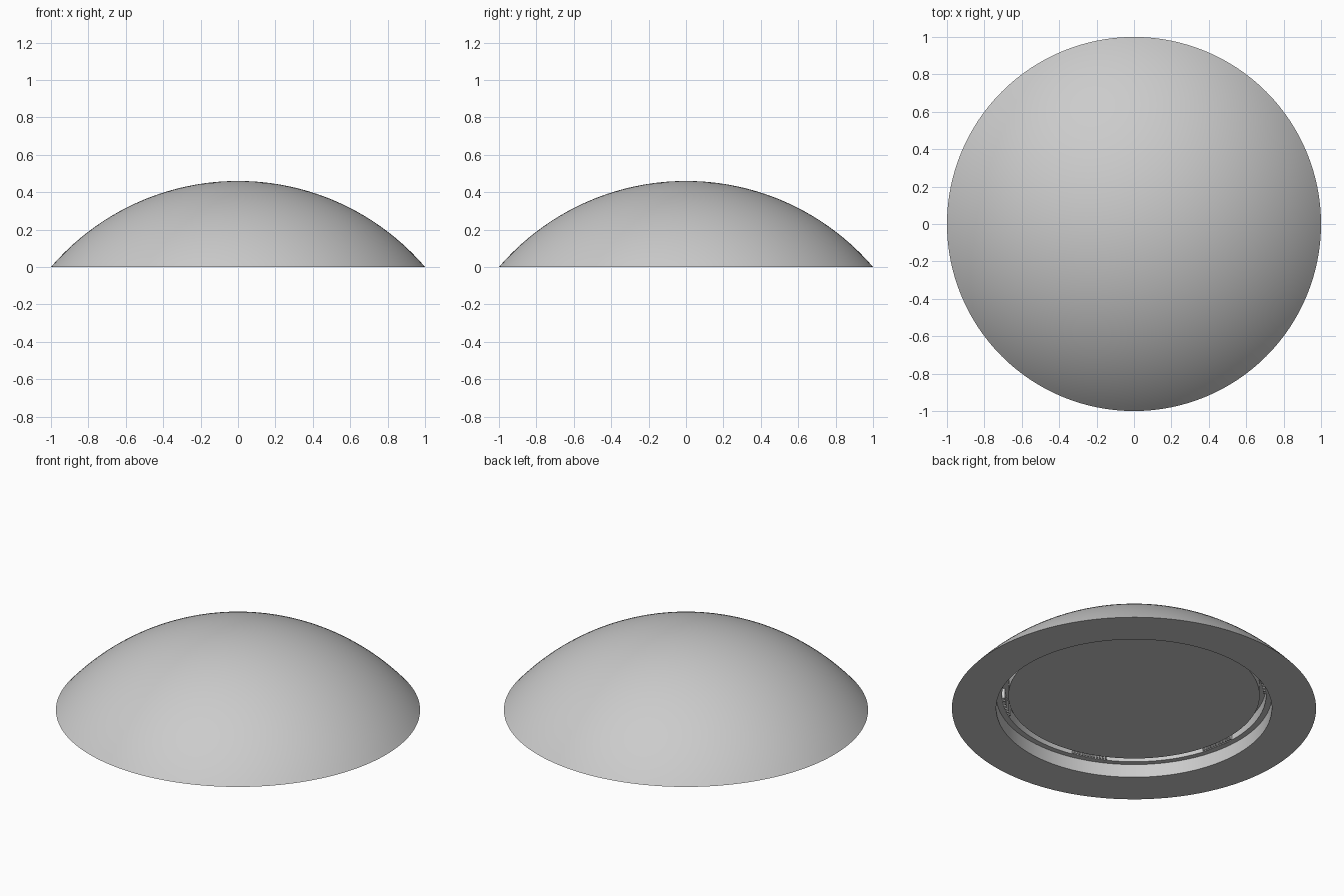
import bpy, bmesh, math

cube = bpy.data.objects.get("Cube")
if cube:
    bpy.data.objects.remove(cube, do_unlink=True)

SEG = 128
HEIGHT = 0.46
OPENING, LEDGE, PLATE = 0.757, 0.725, 0.69
LEDGE_Z, ROOF_Z = 0.08, 0.14

grey = bpy.data.materials.new("light_grey")
grey.use_nodes = True
colour = (0.6, 0.6, 0.6, 1)
grey.diffuse_color = colour
grey.node_tree.nodes["Principled BSDF"].inputs["Base Color"].default_value = colour


def finish(bm, name):
    bmesh.ops.remove_doubles(bm, verts=bm.verts, dist=1e-5)
    bmesh.ops.recalc_face_normals(bm, faces=bm.faces)
    mesh = bpy.data.meshes.new(name)
    bm.to_mesh(mesh)
    bm.free()
    mesh.materials.append(grey)
    obj = bpy.data.objects.new(name, mesh)
    bpy.context.collection.objects.link(obj)
    bpy.ops.object.select_all(action='DESELECT')
    obj.select_set(True)
    bpy.context.view_layer.objects.active = obj
    bpy.ops.object.shade_smooth_by_angle(angle=math.radians(30))
    return obj


def lathe(name, profile):
    bm = bmesh.new()
    verts = [bm.verts.new((r, 0, z)) for r, z in profile]
    edges = [bm.edges.new(pair) for pair in zip(verts, verts[1:])]
    bmesh.ops.spin(bm, geom=verts + edges, cent=(0, 0, 0), axis=(0, 0, 1),
                   angle=math.tau, steps=SEG, use_merge=True)
    return finish(bm, name)


# Domed body: spherical cap, flat rim and stepped recess underneath
radius = (1 + HEIGHT ** 2) / (2 * HEIGHT)
sweep = math.asin(1 / radius)
steps = 32
arc = [(radius * math.sin(sweep * i / steps),
        radius * math.cos(sweep * i / steps) - radius + HEIGHT)
       for i in range(steps + 1)]
lathe("dome_body", arc + [(OPENING, 0), (OPENING, LEDGE_Z), (LEDGE, LEDGE_Z),
                          (LEDGE, ROOF_Z), (0, ROOF_Z)])

# Flat plate inside the recess, separated by a narrow slot
lathe("base_plate", [(0, ROOF_Z), (PLATE, ROOF_Z), (PLATE, LEDGE_Z), (0, LEDGE_Z)])

# Groups of small grip ribs on the slot's outer wall
bm = bmesh.new()
depth, rib_count = 0.015, 12
for group in range(6):
    for rib in range(rib_count):
        a = math.radians(10 + 60 * group + 1.4 * (rib - (rib_count - 1) / 2))
        made = bmesh.ops.create_cube(bm, size=1)["verts"]
        for v in made:
            r = LEDGE - depth / 2 + v.co.x * depth
            t = v.co.y * 0.008
            z = (LEDGE_Z + ROOF_Z) / 2 + v.co.z * (ROOF_Z - LEDGE_Z)
            v.co = (r * math.cos(a) - t * math.sin(a),
                    r * math.sin(a) + t * math.cos(a), z)
finish(bm, "grip_ribs")
